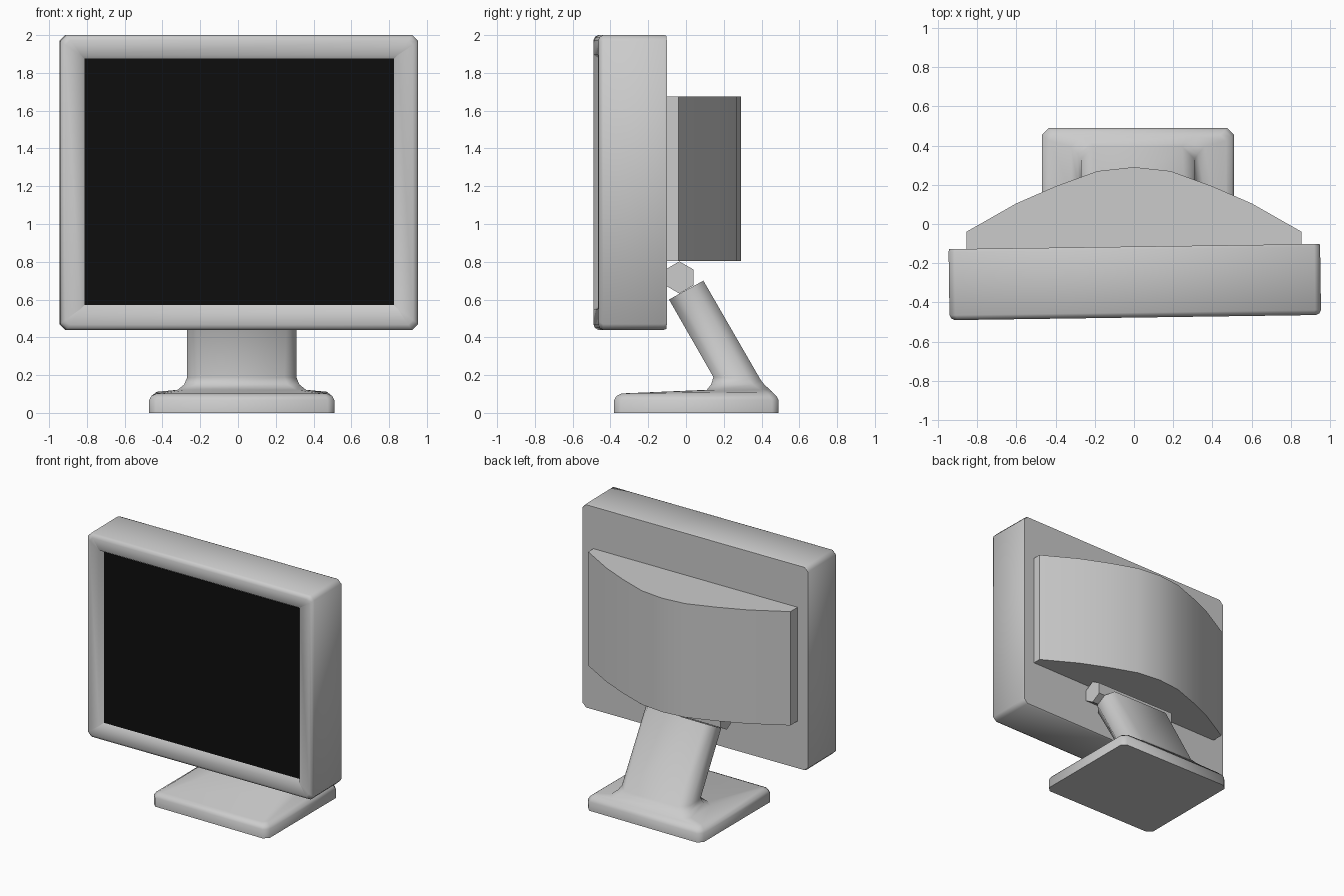
import bpy, bmesh, math

if "Cube" in bpy.data.objects:
    bpy.data.objects.remove(bpy.data.objects["Cube"])

YAW = math.radians(0.8)


def ring(x0, x1, v0, v1, c, d0, d1=None):
    """Chamfered rectangle; depth runs from d0 at v0 to d1 at v1."""
    d1 = d0 if d1 is None else d1
    pts = [(x0 + c, v0), (x1 - c, v0), (x1, v0 + c), (x1, v1 - c),
           (x1 - c, v1), (x0 + c, v1), (x0, v1 - c), (x0, v0 + c)]
    return [(x, v, d0 + (d1 - d0) * (v - v0) / (v1 - v0)) for x, v in pts]


def loft(name, rings, smooth=50):
    """Skin a list of equal-length rings and cap both ends."""
    bm = bmesh.new()
    loops = [[bm.verts.new(p) for p in r] for r in rings]
    n = len(loops[0])
    for a, b in zip(loops, loops[1:]):
        for i in range(n):
            j = (i + 1) % n
            bm.faces.new((a[i], a[j], b[j], b[i]))
    bm.faces.new(loops[0])
    bm.faces.new(loops[-1])
    bmesh.ops.recalc_face_normals(bm, faces=bm.faces)
    me = bpy.data.meshes.new(name)
    bm.to_mesh(me)
    bm.free()
    ob = bpy.data.objects.new(name, me)
    bpy.context.collection.objects.link(ob)
    bpy.ops.object.select_all(action='DESELECT')
    ob.select_set(True)
    bpy.context.view_layer.objects.active = ob
    if smooth:
        bpy.ops.object.shade_smooth_by_angle(angle=math.radians(smooth))
    return ob


def upright(r):
    """Turn a ring from the floor plane to face the front."""
    return [(x, d, v) for x, v, d in r]


# monitor casing: back, sides, rounded front edge, recessed bezel
casing = loft("casing", [upright(ring(*r)) for r in [
    (-0.945, 0.945, 0.445, 1.995, 0.03, -0.115),
    (-0.947, 0.947, 0.44, 2.0, 0.03, -0.13),
    (-0.947, 0.947, 0.44, 2.0, 0.03, -0.452),
    (-0.938, 0.938, 0.449, 1.991, 0.03, -0.469),
    (-0.92, 0.92, 0.467, 1.973, 0.025, -0.477),
    (-0.84, 0.84, 0.55, 1.895, 0.001, -0.477),
    (-0.82, 0.82, 0.57, 1.875, 0.001, -0.445),
]])
casing.rotation_euler.z = YAW

# black display panel
screen = loft("screen", [upright(ring(-0.82, 0.82, 0.57, 1.875, 0.001, d))
                         for d in (-0.44, -0.448)], 0)
screen.rotation_euler.z = YAW
black = bpy.data.materials.new("black")
black.diffuse_color = (0.004, 0.004, 0.004, 1)
black.use_nodes = True
black.node_tree.nodes["Principled BSDF"].inputs["Base Color"].default_value = black.diffuse_color
screen.data.materials.append(black)

# bulging rear housing
half = [(0.855, -0.13), (0.855, -0.04), (0.6, 0.105), (0.4, 0.192), (0.185, 0.27)]
profile = half + [(0, 0.29)] + [(-x, y) for x, y in reversed(half)]
loft("rear_housing", [[(x, y, z) for x, y in profile] for z in (0.805, 1.675)], 40)

# six-sided tilt hinge
hexagon = [(-0.035 + 0.085 * math.sin(a), 0.717 + 0.085 * math.cos(a))
           for a in (math.radians(60 * i) for i in range(6))]
loft("hinge", [[(x, y, z) for y, z in hexagon] for x in (-0.32, 0.36)], 0)

# foot plate flowing into the leaning neck
loft("stand", [ring(*r) for r in [
    (-0.47, 0.51, -0.38, 0.49, 0.035, 0.0),
    (-0.47, 0.51, -0.38, 0.49, 0.035, 0.068),
    (-0.458, 0.498, -0.368, 0.478, 0.035, 0.09),
    (-0.43, 0.47, -0.34, 0.455, 0.03, 0.103, 0.112),
    (-0.32, 0.36, 0.11, 0.445, 0.05, 0.122),
    (-0.285, 0.325, 0.133, 0.415, 0.06, 0.15),
    (-0.27, 0.31, 0.145, 0.395, 0.065, 0.19, 0.175),
    (-0.27, 0.31, -0.09, 0.092, 0.05, 0.6, 0.7),
]])
